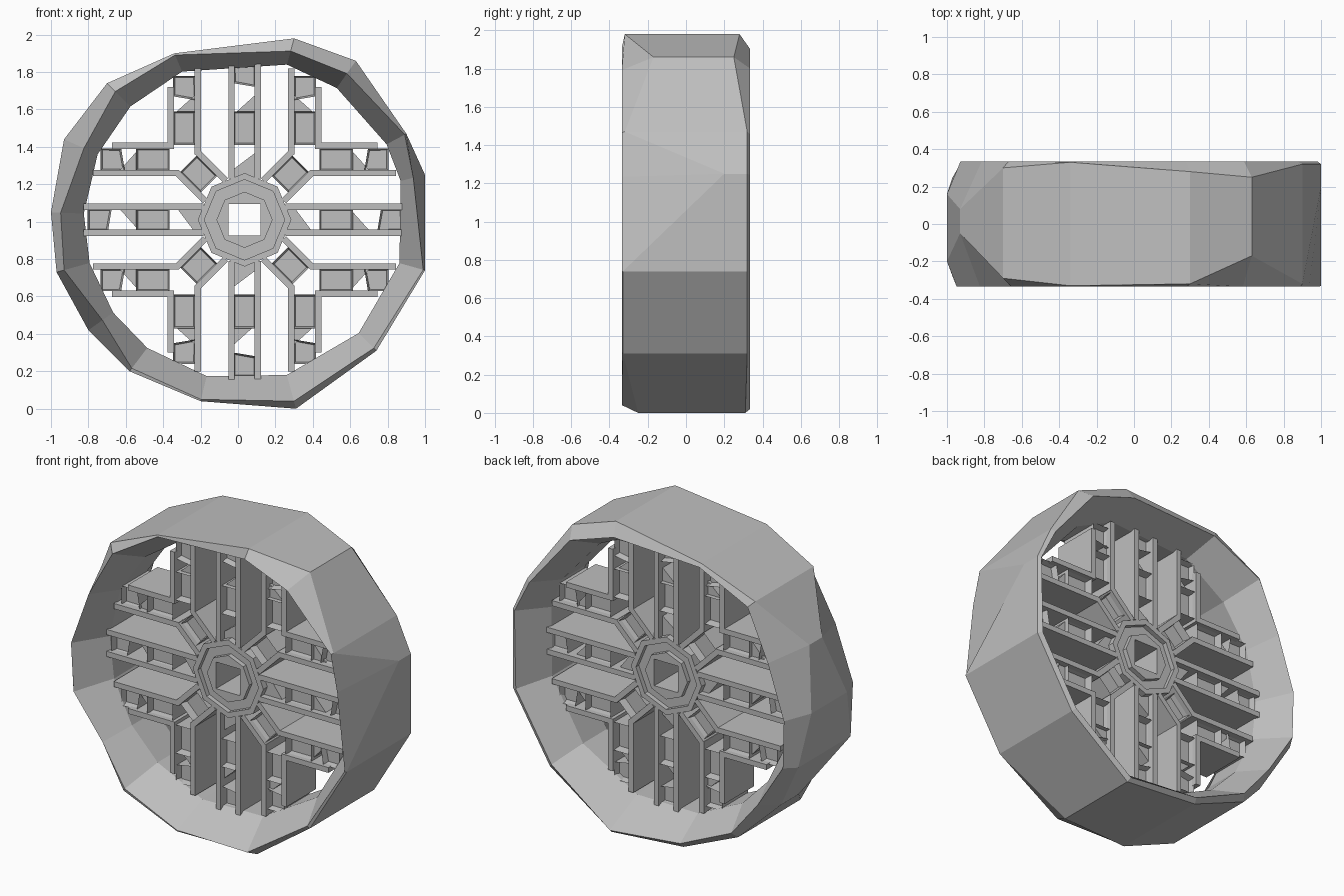
import bpy, bmesh, math
from mathutils import Vector, Matrix

cube = bpy.data.objects.get("Cube")
if cube:
    bpy.data.objects.remove(cube, do_unlink=True)

AXLE = Vector((0.035, 0, 1.01))
DEPTH = 0.15

grey = bpy.data.materials.new("plain grey")
grey.use_nodes = True
grey.diffuse_color = (0.52, 0.52, 0.52, 1)
grey.node_tree.nodes["Principled BSDF"].inputs["Base Color"].default_value = grey.diffuse_color


def finish(name, bm):
    bmesh.ops.recalc_face_normals(bm, faces=bm.faces[:])
    mesh = bpy.data.meshes.new(name)
    bm.to_mesh(mesh)
    bm.free()
    mesh.materials.append(grey)
    obj = bpy.data.objects.new(name, mesh)
    bpy.context.collection.objects.link(obj)
    return obj


def loft(name, loops):
    """Join a closed series of loops into a hollow ring."""
    bm = bmesh.new()
    rows = [[bm.verts.new(p) for p in loop] for loop in loops]
    n = len(rows[0])
    for k, a in enumerate(rows):
        b = rows[(k + 1) % len(rows)]
        for i in range(n):
            j = (i + 1) % n
            bm.faces.new((a[i], a[j], b[j], b[i]))
    return finish(name, bm)


def prism(bm, pts, turn, depth=DEPTH, recess=0.0):
    """Add a plan-shaped block, turned about the axle, with optional sunk panels."""
    rot = Matrix.Rotation(turn, 3, 'Y')
    front, back = [[bm.verts.new(AXLE + rot @ Vector((u, y, v))) for u, v in pts]
                   for y in (-depth, depth)]
    caps = [bm.faces.new(front), bm.faces.new(back[::-1])]
    n = len(pts)
    sides = [bm.faces.new((front[i], back[i], back[(i + 1) % n], front[(i + 1) % n]))
             for i in range(n)]
    if recess:
        bmesh.ops.recalc_face_normals(bm, faces=caps + sides)
        bmesh.ops.inset_individual(bm, faces=caps, thickness=0.014, depth=-recess)


def bar(bm, p, q, turn, width=0.034, depth=DEPTH, recess=0.0):
    p, q = Vector(p), Vector(q)
    d = (q - p).normalized()
    s = Vector((-d.y, d.x)) * width / 2
    prism(bm, [p - s, q - s, q + s, p + s], turn, depth, recess)


# Rim corners: x, z, front tread edge, front lip scale, back tread edge, back lip scale
corners = [
    (0.3, 1.98, -0.32, 0.93, 0.28, 0.92), (0.63, 1.86, -0.17, 0.92, 0.25, 0.93),
    (0.9, 1.47, -0.32, 0.99, 0.32, 0.97), (1, 1.25, 0.2, 0.935, 0.32, 0.98),
    (1, 0.74, -0.33, 0.99, 0.32, 0.97), (0.74, 0.31, -0.33, 0.98, 0.32, 0.97),
    (0.31, 0, -0.25, 0.96, 0.31, 0.98), (-0.2, 0.04, -0.33, 0.99, 0.31, 0.97),
    (-0.58, 0.2, -0.33, 0.98, 0.3, 0.96), (-0.8, 0.42, 0, 0.91, 0.18, 0.93),
    (-0.97, 0.73, -0.28, 0.96, 0.25, 0.95), (-1, 1.05, -0.2, 0.95, 0.16, 0.93),
    (-0.93, 1.44, -0.05, 0.89, 0.08, 0.88), (-0.7, 1.74, -0.29, 0.94, 0.3, 0.96),
    (-0.34, 1.9, -0.33, 0.99, 0.33, 0.97)]
spread = [Vector((c[0], 0, c[1])) - AXLE for c in corners]


def tread(col):
    return [AXLE + r + Vector((0, c[col], 0)) for r, c in zip(spread, corners)]


def lip(col, y):
    return [AXLE + r * c[col] + Vector((0, y, 0)) for r, c in zip(spread, corners)]


def inner_wall(y):
    return [AXLE + r.normalized() * 0.86 + Vector((0, y, 0)) for r in spread]


loft("rim", [tread(2), lip(3, -0.335), inner_wall(-0.12),
             inner_wall(0.12), lip(5, 0.335), tread(4)])


# Hub: square bore, raised collar, sunk channel and outer ring
def hub_loop(r, y, square=False):
    loop = []
    for i in range(8):
        a = i * math.pi / 4
        k = r / max(abs(math.cos(a)), abs(math.sin(a))) if square else r
        loop.append(AXLE + Vector((k * math.cos(a), y, k * math.sin(a))))
    return loop


half = [(0.085, 0.15, True), (0.15, 0.15, False), (0.15, 0.12, False),
        (0.215, 0.12, False), (0.215, 0.15, False), (0.25, 0.15, False)]
loft("hub", [hub_loop(r, -y, s) for r, y, s in half]
     + [hub_loop(r, y, s) for r, y, s in reversed(half)])


def channel_fill(bm, centre, last, place):
    """Sunk pocket, slanted web and end pocket between a pair of walls."""
    def block(pts, depth, recess=0.0):
        pts = [place(u, centre + v) for u, v in pts]
        prism(bm, pts, turn, depth, recess)
    block([(0.4, -0.06), (0.58, -0.06), (0.58, 0.06), (0.4, 0.06)], 0.14, 0.05)
    block([(0.58, -0.06), (0.67, -0.06), (0.58, 0.04)], 0.11)
    block([(last - 0.13, -0.06), (last, -0.06), (last, 0.06), (last - 0.11, 0.06)],
          0.13, 0.04)


def straight(u, v):
    return (u, v)


def swapped(u, v):
    return (v, u)


# Spokes: four straight ones and four that fork into two parallel arms
for k, side in enumerate(("left", "lower", "right", "upper")):
    turn = k * math.pi / 2
    bm = bmesh.new()
    for v in (-0.07, 0.07):
        bar(bm, (0.22, v), (0.86, v), turn)
    channel_fill(bm, 0, 0.84, straight)
    prism(bm, [(0.22, -0.06), (0.36, -0.06), (0.27, 0.06), (0.22, 0.06)], turn, 0.11)
    finish(side + "_straight_spoke", bm)

    bm = bmesh.new()
    for place in (straight, swapped):
        bar(bm, place(0.378, 0.395), place(0.71, 0.395), turn)
        bar(bm, place(0.35, 0.25), place(0.81, 0.25), turn)
        bar(bm, place(0.21, 0.1), place(0.365, 0.255), turn)
        channel_fill(bm, 0.322, 0.77, place)
    bar(bm, (0.19, 0.19), (0.3, 0.3), turn, 0.13, 0.14, 0.05)
    finish(side + "_forked_spoke", bm)
